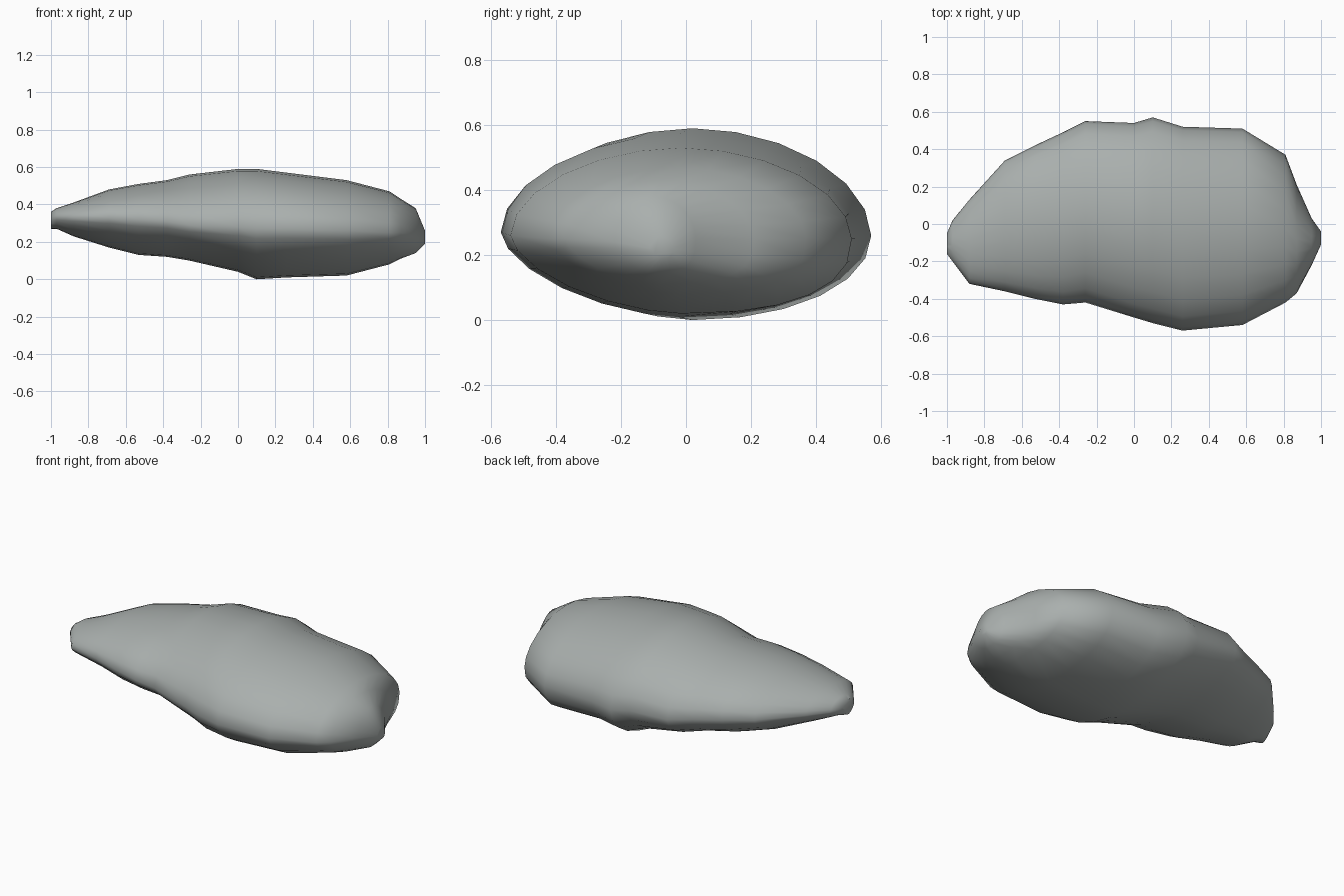
import bpy
import bmesh
from math import cos, sin, pi, exp, radians, copysign

start_cube = bpy.data.objects.get("Cube")
if start_cube:
    bpy.data.objects.remove(start_cube, do_unlink=True)

SIDES = 24

# Cross-sections along the boulder:
# x, front y, back y, lowest z, front ridge z, back ridge z, highest z
SECTIONS = [
    (-1.0, -.16, -.05, .27, .32, .32, .36),
    (-.97, -.2, .02, .27, .33, .32, .38),
    (-.88, -.32, .13, .23, .33, .32, .41),
    (-.69, -.36, .34, .17, .33, .32, .48),
    (-.53, -.4, .42, .13, .32, .31, .51),
    (-.38, -.43, .49, .12, .31, .3, .53),
    (-.26, -.42, .55, .1, .29, .29, .56),
    (0, -.5, .54, .04, .28, .27, .59),
    (.1, -.53, .57, 0, .27, .26, .59),
    (.26, -.57, .52, .01, .27, .25, .57),
    (.58, -.54, .51, .02, .26, .25, .53),
    (.81, -.42, .37, .08, .25, .25, .47),
    (.87, -.37, .21, .11, .25, .25, .43),
    (.95, -.22, .03, .14, .24, .25, .38),
    (1.0, -.11, -.04, .19, .22, .22, .26),
]


def shaped(value, power):
    """Bend a circle coordinate: below one is boxier, above one is leaner."""
    return copysign(abs(value) ** power, value)


def section_ring(bm, x, front, back, low, front_ridge, back_ridge, high):
    """Add one closed ring with a lean front underside."""
    ring = []
    half = (back - front) / 2
    centre = (back + front) / 2
    for i in range(SIDES):
        angle = 2 * pi * i / SIDES
        u, v = cos(angle), sin(angle)
        if v > 0:
            power = 1.05
        elif u < 0:
            power = 1.22
        else:
            power = 1 - .3 * x
        u, v = shaped(u, power), shaped(v, power)
        ridge = front_ridge + (back_ridge - front_ridge) * (u + 1) / 2
        height = high - ridge if v > 0 else ridge - low
        # Shallow hollow at the front waist between the two lobes
        hollow = .04 * exp(-((x + .26) / .12) ** 2) * max(0, -u) * v * v
        ring.append(bm.verts.new((x, centre + u * half + hollow,
                                  ridge + v * height)))
    return ring


# Boulder body: rings joined into one closed skin
bm = bmesh.new()
rings = [section_ring(bm, *section) for section in SECTIONS]
for first, second in zip(rings, rings[1:]):
    for i in range(SIDES):
        j = (i + 1) % SIDES
        bm.faces.new((first[i], first[j], second[j], second[i]))
bm.faces.new(rings[0])
bm.faces.new(rings[-1])
bmesh.ops.recalc_face_normals(bm, faces=bm.faces)

mesh = bpy.data.meshes.new("boulder")
bm.to_mesh(mesh)
bm.free()
boulder = bpy.data.objects.new("boulder", mesh)
bpy.context.collection.objects.link(boulder)

# Grey stone colour
stone = bpy.data.materials.new("grey stone")
stone.use_nodes = True
colour = (.4, .43, .42, 1)
stone.diffuse_color = colour
shader = next(n for n in stone.node_tree.nodes if n.type == "BSDF_PRINCIPLED")
shader.inputs["Base Color"].default_value = colour
mesh.materials.append(stone)

# Smooth surface with the blunt tip kept crisp
bpy.ops.object.select_all(action="DESELECT")
boulder.select_set(True)
bpy.context.view_layer.objects.active = boulder
bpy.ops.object.shade_smooth_by_angle(angle=radians(55))
